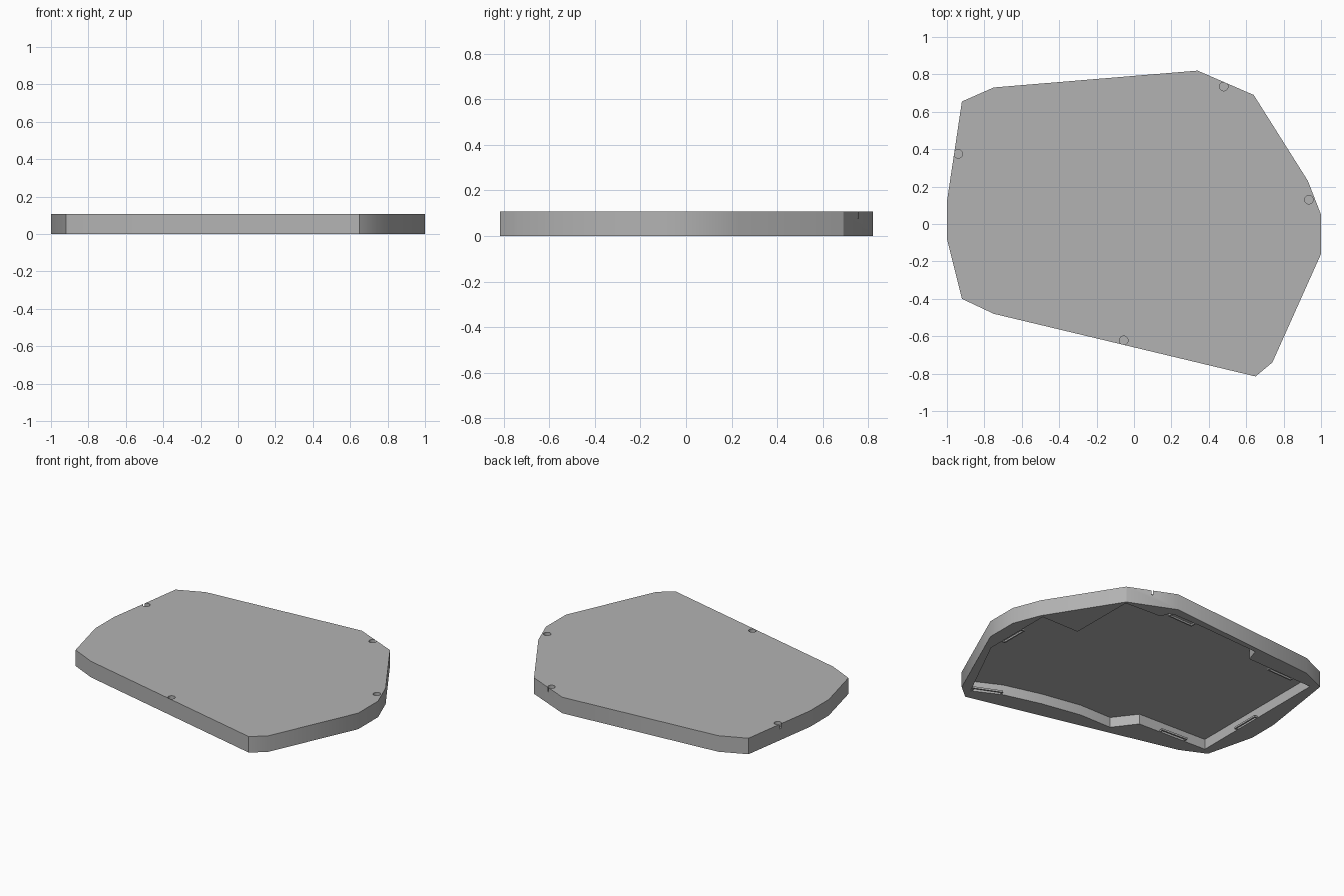
import bpy, bmesh, math
from mathutils import Matrix

cube = bpy.data.objects.get("Cube")
if cube:
    bpy.data.objects.remove(cube)

HEIGHT, FLOOR = 0.107, 0.068


def material(name, value):
    mat = bpy.data.materials.new(name)
    mat.use_nodes = True
    colour = (value, value, value, 1)
    mat.diffuse_color = colour
    mat.node_tree.nodes["Principled BSDF"].inputs["Base Color"].default_value = colour
    return mat


grey = material("plain grey", 0.45)


def prism(name, outline, z0, z1):
    """Solid made by raising a flat outline from z0 to z1."""
    bm = bmesh.new()
    face = bm.faces.new([bm.verts.new((x, y, z0)) for x, y in outline])
    top = bmesh.ops.extrude_face_region(bm, geom=[face])["geom"]
    verts = [v for v in top if isinstance(v, bmesh.types.BMVert)]
    bmesh.ops.translate(bm, vec=(0, 0, z1 - z0), verts=verts)
    bmesh.ops.recalc_face_normals(bm, faces=bm.faces)
    mesh = bpy.data.meshes.new(name)
    bm.to_mesh(mesh)
    bm.free()
    mesh.materials.append(grey)
    obj = bpy.data.objects.new(name, mesh)
    bpy.context.collection.objects.link(obj)
    return obj


def select(obj):
    bpy.ops.object.select_all(action='DESELECT')
    obj.select_set(True)
    bpy.context.view_layer.objects.active = obj


def cut(target, cutter):
    """Subtract the cutter and discard it."""
    cutter.hide_render = True
    mod = target.modifiers.new("cut", 'BOOLEAN')
    mod.operation, mod.solver, mod.object = 'DIFFERENCE', 'EXACT', cutter
    select(target)
    bpy.ops.object.modifier_apply(modifier=mod.name)
    bpy.data.objects.remove(cutter)


# Faceted outer shell
outer = [(-1, .12), (-1, -.08), (-.92, -.40), (-.75, -.48), (.65, -.815),
         (.74, -.74), (1, -.16), (1, .05), (.93, .23), (.64, .69),
         (.34, .82), (-.75, .73), (-.92, .655)]
shell = prism("tray_shell", outer, 0, HEIGHT)

# Stepped pocket in the underside
pocket = [(-.87, -.37), (-.37, -.39), (-.26, -.535), (-.03, -.535),
          (.24, -.583), (.49, -.65), (.67, -.74), (.91, -.26), (.91, .225),
          (.635, .225), (.632, .676), (.37, .69), (.345, .76), (.08, .755),
          (-.345, .73), (-.375, .64), (-.87, .62)]
cut(shell, prism("pocket_cutter", pocket, -0.05, FLOOR))

# Blind round holes in the top
for x, y in [(-.94, .375), (.48, .735), (.935, .13), (-.055, -.622)]:
    ring = [(x + .023 * math.cos(a * math.tau / 32), y + .023 * math.sin(a * math.tau / 32))
            for a in range(32)]
    cut(shell, prism("hole_cutter", ring, HEIGHT - 0.03, HEIGHT + 0.03))

select(shell)
bpy.ops.object.shade_smooth_by_angle(angle=math.radians(30))


# Thin rectangular loops across the pocket edge: centre and direction
def loop(name, x, y, angle, length=.19, width=.075, wall=.009):
    frame = prism(name, [(sx * length / 2, sy * width / 2) for sx, sy in
                         ((-1, -1), (1, -1), (1, 1), (-1, 1))], 0, .012)
    a, b = length / 2 - wall, width / 2 - wall
    cut(frame, prism("loop_cutter", [(-a, -b), (a, -b), (a, b), (-a, b)], -.05, .05))
    frame.data.transform(Matrix.Translation((x, y, 0)) @ Matrix.Rotation(math.radians(angle), 4, 'Z'))


loop("front_right_loop", .58, -.70, -24)
loop("front_left_loop", -.62, -.39, -3)
loop("left_loop", -.885, .03, 90)
loop("right_loop", .92, -.07, 90)
loop("back_right_loop", .24, .755, 2)
loop("back_left_loop", -.64, .64, 2)
